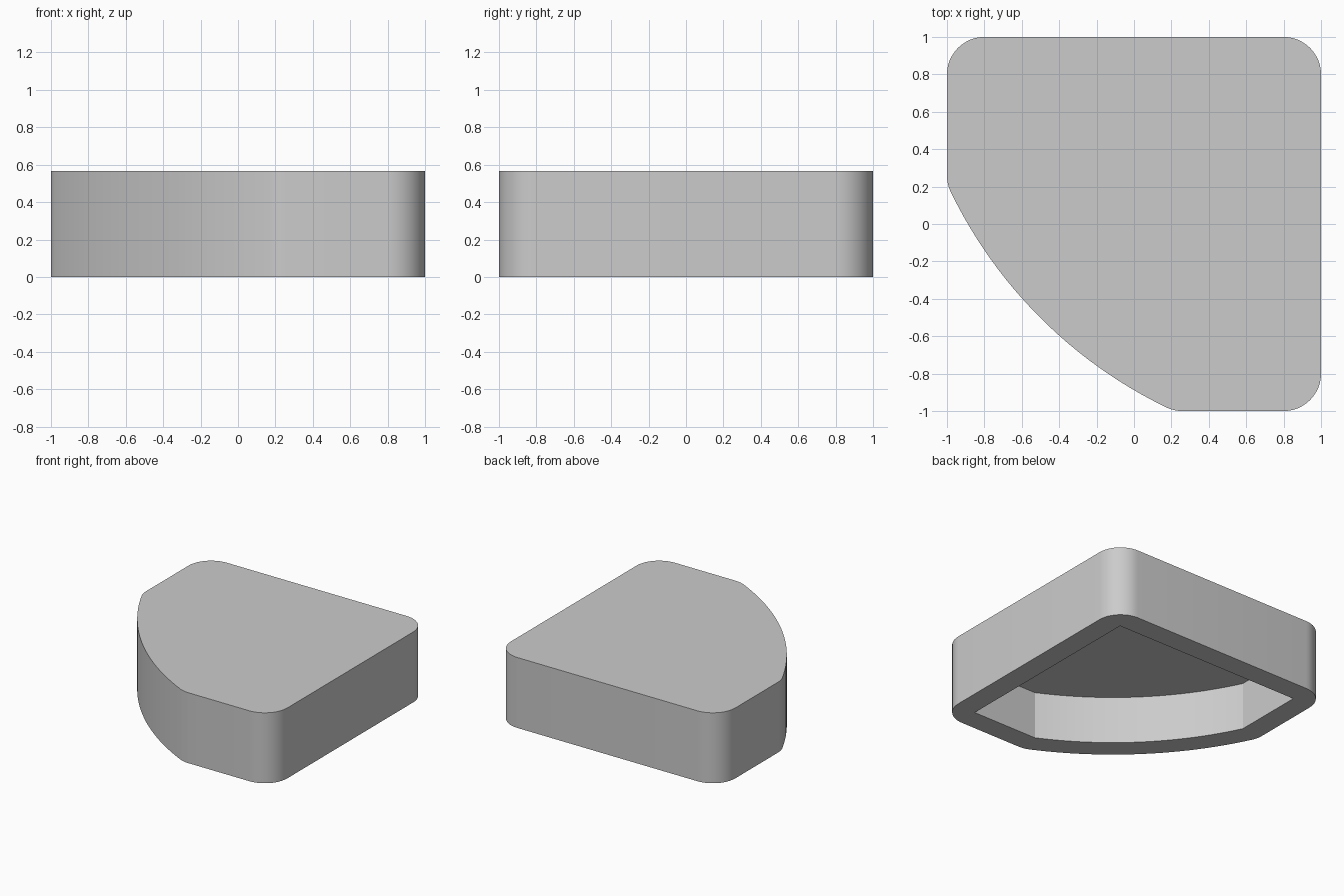
import bpy, bmesh
from math import sqrt, atan2, cos, sin, pi

cube = bpy.data.objects.get("Cube")
if cube:
    bpy.data.objects.remove(cube, do_unlink=True)

HEIGHT, CEILING = 0.567, 0.38
WALL, FILLET = 0.175, 0.2
ARC_CENTRE, ARC_RADIUS = 1.256, 2.485


def arc(cx, cy, radius, start, end, steps):
    """Points along a circular arc; a zero radius gives one sharp corner."""
    if radius == 0:
        return [(cx, cy)]
    angles = [start + (end - start) * i / steps for i in range(steps + 1)]
    return [(cx + radius * cos(a), cy + radius * sin(a)) for a in angles]


def outline(inset, fillet):
    """Square with one corner replaced by a broad arc, counter-clockwise."""
    c = 1 - inset - fillet
    big = ARC_RADIUS - inset
    drop = ARC_CENTRE + c
    run = sqrt((big - fillet) ** 2 - drop ** 2)
    end = ARC_CENTRE - run              # centre of the small arc-end fillet
    turn = atan2(run, drop)
    pts = arc(c, -c, fillet, -pi / 2, 0, 12)
    pts += arc(c, c, fillet, 0, pi / 2, 12)
    pts += arc(-c, c, fillet, pi / 2, pi, 12)
    pts += arc(-c, end, fillet, pi, pi + turn, 4)
    pts += arc(ARC_CENTRE, ARC_CENTRE, big, pi + turn, 1.5 * pi - turn, 24)[1:-1]
    pts += arc(end, -c, fillet, 1.5 * pi - turn, 1.5 * pi, 4)
    return pts


def add_walls(bm, pts, top, inward):
    """Wall strip and cap; returns the open edges of its lower rim."""
    low = [bm.verts.new((x, y, 0)) for x, y in pts]
    high = [bm.verts.new((x, y, top)) for x, y in pts]
    n = len(pts)
    for i in range(n):
        j = (i + 1) % n
        quad = [low[i], low[j], high[j], high[i]]
        bm.faces.new(quad[::-1] if inward else quad)
    bm.faces.new(high[::-1] if inward else high)
    return [bm.edges.get((low[i], low[(i + 1) % n])) for i in range(n)]


# Hollow body: rounded outer shell, sharp-cornered recess, flat lower rim
bm = bmesh.new()
rim = add_walls(bm, outline(0, FILLET), HEIGHT, False)
rim += add_walls(bm, outline(WALL, 0), CEILING, True)
bmesh.ops.triangle_fill(bm, edges=rim, use_beauty=True, normal=(0, 0, -1))
bmesh.ops.recalc_face_normals(bm, faces=bm.faces)
mesh = bpy.data.meshes.new("hollow_corner_block")
bm.to_mesh(mesh)
bm.free()
block = bpy.data.objects.new("hollow_corner_block", mesh)
bpy.context.collection.objects.link(block)

# Plain grey
grey = bpy.data.materials.new("light_grey")
grey.use_nodes = True
colour = (0.6, 0.6, 0.6, 1)
grey.diffuse_color = colour
grey.node_tree.nodes["Principled BSDF"].inputs["Base Color"].default_value = colour
mesh.materials.append(grey)

# Smooth curved walls, sharp rims
bpy.ops.object.select_all(action="DESELECT")
block.select_set(True)
bpy.context.view_layer.objects.active = block
bpy.ops.object.shade_smooth_by_angle(angle=pi / 9)
